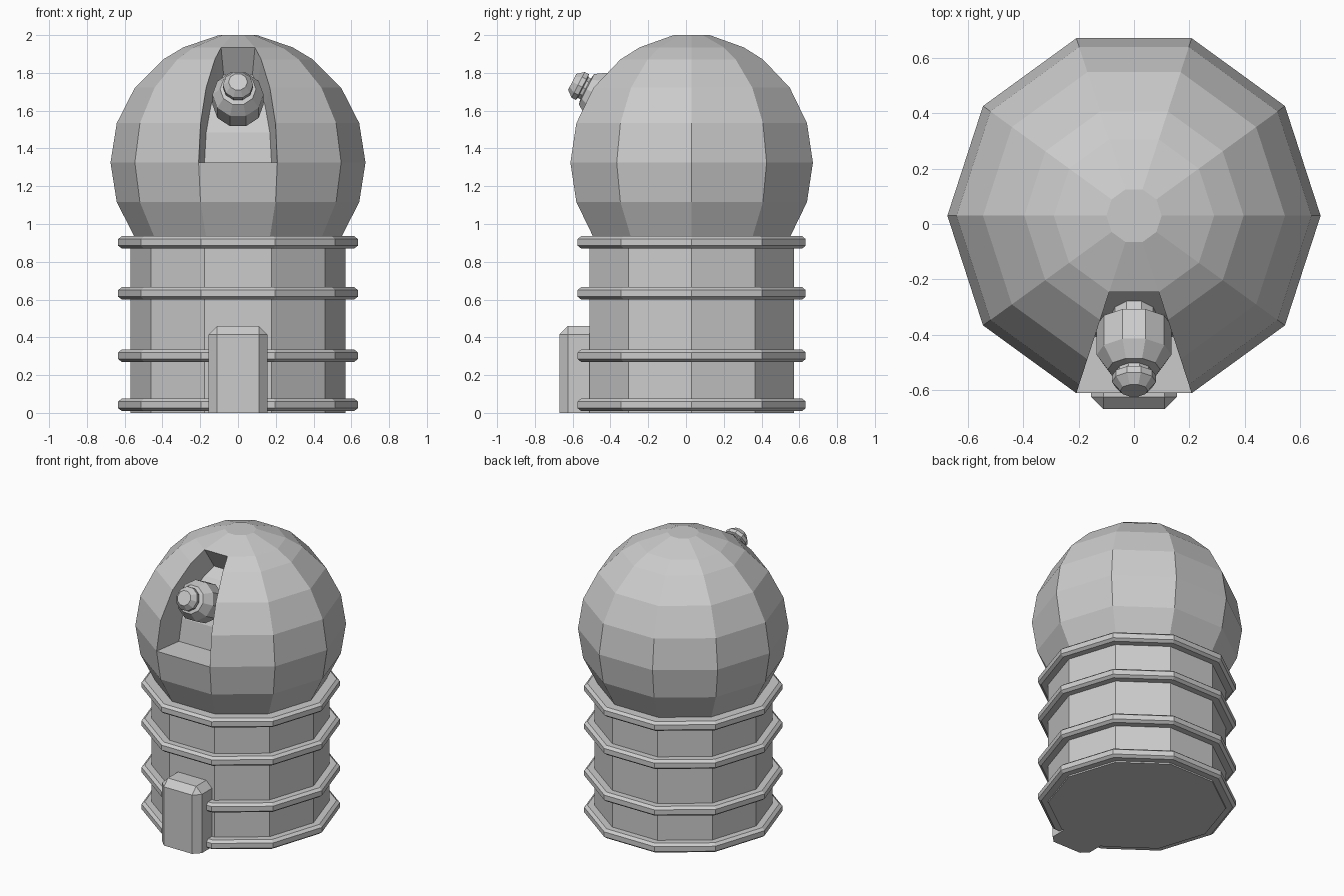
import bpy, bmesh, math
from mathutils import Matrix, Vector

if "Cube" in bpy.data.objects:
    bpy.data.objects.remove(bpy.data.objects["Cube"], do_unlink=True)

SIDES = 10
AXIS_Y = 0.03

grey = bpy.data.materials.new("plain_grey")
grey.use_nodes = True
grey.diffuse_color = (0.6, 0.6, 0.6, 1)
grey.node_tree.nodes["Principled BSDF"].inputs["Base Color"].default_value = (0.6, 0.6, 0.6, 1)


def finish(name, bm):
    bmesh.ops.recalc_face_normals(bm, faces=bm.faces)
    mesh = bpy.data.meshes.new(name)
    bm.to_mesh(mesh)
    bm.free()
    mesh.materials.append(grey)
    obj = bpy.data.objects.new(name, mesh)
    bpy.context.collection.objects.link(obj)
    return obj


def lathe(profile):
    """Faceted solid of revolution about z, closed at both ends."""
    bm = bmesh.new()
    rings = []
    for r, z in profile:
        angles = [math.tau * i / SIDES for i in range(SIDES)]
        rings.append([bm.verts.new((r * math.cos(a), r * math.sin(a), z)) for a in angles])
    for low, high in zip(rings, rings[1:]):
        for i in range(SIDES):
            j = (i + 1) % SIDES
            bm.faces.new((low[i], low[j], high[j], high[i]))
    bm.faces.new(rings[0])
    bm.faces.new(rings[-1])
    return bm


def place(bm, matrix=Matrix.Translation((0, AXIS_Y, 0))):
    bm.transform(matrix)
    return bm


# Tower wall and its bevelled hoops
finish("tower_wall", place(lathe([(0.57, 0), (0.57, 0.92)])))
for n, z in enumerate((0.01, 0.27, 0.6, 0.87)):
    hoop = [(0.615, z), (0.635, z + 0.015), (0.635, z + 0.05), (0.615, z + 0.066)]
    finish(f"tower_hoop_{n + 1}", place(lathe(hoop)))

# Dome with a recessed viewing slit in its front panel
R, MID = 0.675, 1.325
rows = [(R * math.cos(math.radians(a)), MID + R * math.sin(math.radians(a)))
        for a in (-36, -18, 0, 18, 36, 54)]
dome = lathe(rows + [(0.29, 1.935), (0.1, 2.0)])
dome.normal_update()
slit = [f for f in dome.faces
        if abs(f.calc_center_median().x) < 0.01 and f.normal.y < -0.3
        and MID < f.calc_center_median().z < 1.935]
if not slit:
    slit = [f for f in dome.faces
            if abs(f.calc_center_median().x) < 0.01 and f.calc_center_median().y < -0.3
            and MID < f.calc_center_median().z < 1.935]
result = bmesh.ops.extrude_face_region(dome, geom=slit)
for v in result["geom"]:
    if isinstance(v, bmesh.types.BMVert):
        v.co = Vector((v.co.x * 0.85, v.co.y * 0.68, MID + (v.co.z - MID) * 0.76))
left_over = [f for f in slit if f.is_valid]
if left_over:
    bmesh.ops.delete(dome, geom=left_over, context='FACES')
loose = [e for e in dome.edges if not e.link_faces]
bmesh.ops.delete(dome, geom=loose, context='EDGES')
finish("dome", place(dome))

# Telescope tilted up out of the slit
tilt = Matrix.Translation((0, -0.5, 1.7)) @ Matrix.Rotation(math.radians(63), 4, 'X')
tube = [(0.085, -0.33), (0.085, -0.15), (0.135, -0.15), (0.135, -0.03), (0.095, 0.03),
        (0.065, 0.035), (0.065, 0.05), (0.08, 0.055), (0.08, 0.08), (0.05, 0.115)]
finish("telescope", place(lathe(tube), tilt))

# Entrance porch with chamfered front and top edges
porch = bmesh.new()
bmesh.ops.create_cube(porch, size=1, matrix=Matrix.Translation((0, -0.56, 0.23))
                      @ Matrix.Diagonal((0.31, 0.22, 0.46, 1)))
edges = []
for e in porch.edges:
    mid = (e.verts[0].co + e.verts[1].co) / 2
    top = mid.z > 0.4 and mid.y < -0.5
    front = mid.y < -0.6 and mid.z > 0.1
    if top or front:
        edges.append(e)
bmesh.ops.bevel(porch, geom=edges, offset=0.045, offset_type='OFFSET',
                segments=1, profile=0.5, affect='EDGES')
finish("entrance_porch", porch)
